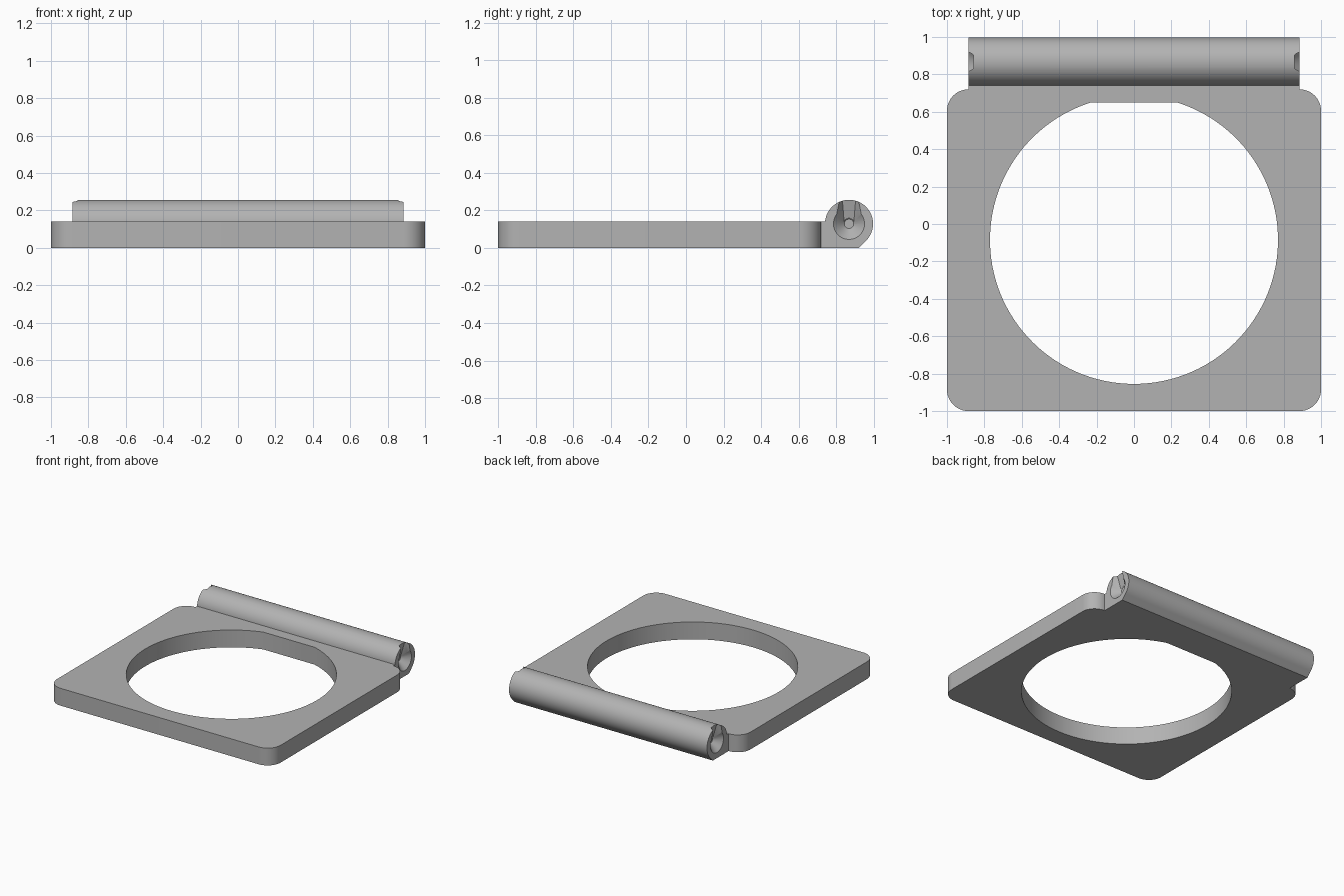
import bpy, bmesh
from math import cos, sin, pi, radians, asin, sqrt
from mathutils import Matrix, Vector

if "Cube" in bpy.data.objects:
    bpy.data.objects.remove(bpy.data.objects["Cube"])

THICK = 0.14                      # plate thickness
BACK, CORNER = 0.72, 0.115        # plate back edge, corner radius
R, CY = 0.128, 0.868              # barrel radius and axis (axis height = R)
HALF = 0.885                      # barrel half length

grey = bpy.data.materials.new("grey plastic")
grey.use_nodes = True
colour = (0.45, 0.45, 0.45, 1)
grey.diffuse_color = colour
grey.node_tree.nodes["Principled BSDF"].inputs["Base Color"].default_value = colour


def arc(cx, cy, r, a0, a1, n):
    """Points on an arc, angles in degrees."""
    angles = [radians(a0 + (a1 - a0) * i / n) for i in range(n + 1)]
    return [(cx + r * cos(a), cy + r * sin(a)) for a in angles]


def finish(name, bm):
    bmesh.ops.recalc_face_normals(bm, faces=bm.faces)
    mesh = bpy.data.meshes.new(name)
    bm.to_mesh(mesh)
    bm.free()
    mesh.materials.append(grey)
    obj = bpy.data.objects.new(name, mesh)
    bpy.context.collection.objects.link(obj)
    return obj


def prism(name, points, direction):
    """Extrude a closed outline of 3D points."""
    bm = bmesh.new()
    face = bm.faces.new([bm.verts.new(p) for p in points])
    new = bmesh.ops.extrude_face_region(bm, geom=[face])["geom"]
    verts = [g for g in new if isinstance(g, bmesh.types.BMVert)]
    bmesh.ops.translate(bm, verts=verts, vec=Vector(direction))
    return finish(name, bm)


def combine(target, tool, operation):
    """Apply a boolean and drop the tool."""
    mod = target.modifiers.new(operation.title(), 'BOOLEAN')
    mod.object, mod.operation, mod.solver = tool, operation, 'EXACT'
    bpy.ops.object.select_all(action='DESELECT')
    bpy.context.view_layer.objects.active = target
    target.select_set(True)
    bpy.ops.object.modifier_apply(modifier=mod.name)
    bpy.data.objects.remove(tool)


# Square plate with rounded corners
outline = []
for i, (x, y) in enumerate([(1, BACK), (-1, BACK), (-1, -1), (1, -1)]):
    sy = 1 if y > 0 else -1
    outline += arc(x * (1 - CORNER), y - sy * CORNER, CORNER, i * 90, i * 90 + 90, 12)
plate = prism("hinged_plate", [(x, y, 0) for x, y in outline], (0, 0, THICK))

# Round opening with a flat at the back
hole_r, hole_y, flat_y = 0.77, -0.085, 0.65
a = asin((flat_y - hole_y) / hole_r) * 180 / pi
hole = arc(0, hole_y, hole_r, 180 - a, 360 + a, 110)
combine(plate, prism("hole_cutter", [(x, y, -0.1) for x, y in hole], (0, 0, 0.4)), 'DIFFERENCE')

# Hinge barrel and its neck, one profile along x
meet = 180 - asin((THICK - R) / R) * 180 / pi
profile = [(BACK - 0.03, 0), (CY + R * (sqrt(2) - 1), 0)]
profile += arc(CY, R, R, -45, meet, 56) + [(BACK - 0.03, THICK)]
barrel = prism("barrel", [(-HALF, y, z) for y, z in profile], (2 * HALF, 0, 0))

# Conical pin sockets with tapered lead-in slots at both ends
WIDE, TIP, DEPTH = 0.083, 0.025, 0.058
for side in (1, -1):
    out = 0.02
    bm = bmesh.new()
    slope = (WIDE - TIP) / DEPTH
    bmesh.ops.create_cone(
        bm, cap_ends=True, segments=48, radius1=TIP, radius2=WIDE + out * slope,
        depth=DEPTH + out,
        matrix=Matrix.Translation((side * (HALF + (out - DEPTH) / 2), CY, R))
        @ Matrix.Rotation(side * pi / 2, 4, 'Y'))
    combine(barrel, finish("socket_cutter", bm), 'DIFFERENCE')

    # Slot narrows inward and grows shallower towards the top
    bm = bmesh.new()
    for z, depth, outer, inner in ((R, DEPTH, 0.07, TIP), (2 * R + 0.01, 0.024, 0.048, 0.036)):
        flare = (outer - inner) / depth * out
        for s in (1, -1):
            bm.verts.new((side * (HALF + out), CY + s * (outer + flare), z))
            bm.verts.new((side * (HALF - depth), CY + s * inner, z))
    bmesh.ops.convex_hull(bm, input=bm.verts)
    combine(barrel, finish("slot_cutter", bm), 'DIFFERENCE')

combine(plate, barrel, 'UNION')
bpy.ops.object.shade_smooth_by_angle(angle=radians(30))
